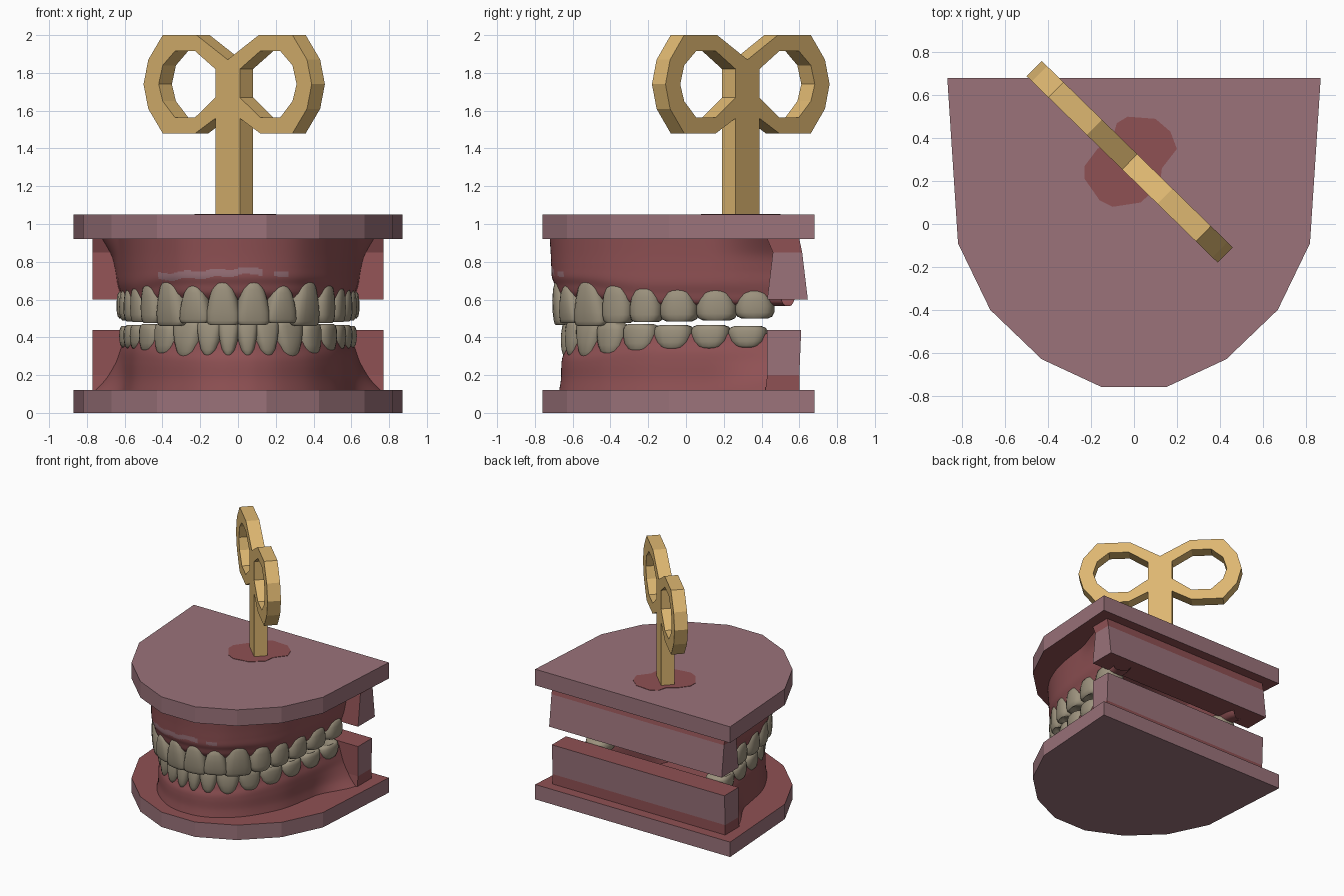
import bpy, bmesh, math
from mathutils import Vector

if "Cube" in bpy.data.objects:
    bpy.data.objects.remove(bpy.data.objects["Cube"])


def material(name, rgb):
    m = bpy.data.materials.new(name)
    m.diffuse_color = (*rgb, 1)
    m.use_nodes = True
    m.node_tree.nodes["Principled BSDF"].inputs["Base Color"].default_value = m.diffuse_color
    return m


MAUVE = material("dusty mauve", (0.325, 0.170, 0.195))
RED = material("gum red", (0.275, 0.082, 0.088))
IVORY = material("aged ivory", (0.330, 0.285, 0.205))
GOLD = material("brass gold", (0.730, 0.475, 0.165))


def finish(name, bm, mats, smooth=None):
    me = bpy.data.meshes.new(name)
    bm.to_mesh(me)
    bm.free()
    ob = bpy.data.objects.new(name, me)
    bpy.context.collection.objects.link(ob)
    for m in mats:
        me.materials.append(m)
    if smooth:
        bpy.ops.object.select_all(action='DESELECT')
        ob.select_set(True)
        bpy.context.view_layer.objects.active = ob
        bpy.ops.object.shade_smooth_by_angle(angle=math.radians(smooth))
    return ob


def prism(name, pts, vec, mats, rule=None):
    """Extrude a 3D polygon along vec; rule(normal) picks the material."""
    bm = bmesh.new()
    a = [bm.verts.new(p) for p in pts]
    b = [bm.verts.new(Vector(p) + Vector(vec)) for p in pts]
    bm.faces.new(a)
    bm.faces.new(b)
    for i in range(len(a)):
        k = (i + 1) % len(a)
        bm.faces.new((a[i], a[k], b[k], b[i]))
    bmesh.ops.recalc_face_normals(bm, faces=bm.faces)
    bm.normal_update()
    if rule:
        for f in bm.faces:
            f.material_index = int(rule(f.normal))
    return finish(name, bm, mats)


def spline(pts, n):
    """Catmull-Rom resampling of points of any dimension."""
    pts = [Vector(p) for p in pts]
    out = []
    for i in range(len(pts) - 1):
        p0, p1, p2 = pts[max(i - 1, 0)], pts[i], pts[i + 1]
        p3 = pts[min(i + 2, len(pts) - 1)]
        for k in range(n):
            t = k / n
            out.append(0.5 * (2 * p1 + (p2 - p0) * t + (2 * p0 - 5 * p1 + 4 * p2 - p3) * t * t
                              + (3 * p1 - p0 - 3 * p2 + p3) * t ** 3))
    return out + [pts[-1]]


def ramp(v, lo, hi):
    t = min(max((v - lo) / (hi - lo), 0), 1)
    return t * t * (3 - 2 * t)


# Base plates: flat back, faceted round front
half = [(0.87, 0.68), (0.82, -0.09), (0.67, -0.40), (0.43, -0.63), (0.15, -0.76)]
outline = half + [(-x, y) for x, y in reversed(half)]
prism("lower_plate", [(x, y, 0) for x, y in outline], (0, 0, 0.12), [MAUVE, RED], lambda n: n.z > 0.5)
prism("upper_plate", [(x, y, 0.92) for x, y in outline], (0, 0, 0.13), [MAUVE, RED], lambda n: n.z < -0.5)

# Red patch around the key hole
patch = [(-.03, .5), (.1, .49), (.17, .43), (.2, .35), (.13, .26), (.12, .18), (.03, .10), (-.1, .08),
         (-.16, .11), (-.23, .21), (-.23, .27), (-.17, .35), (-.1, .40), (-.08, .47)]
prism("key_patch", [(x, y, 1.047) for x, y in patch], (0, 0, 0.006), [RED])


# Rear hinge blocks: mauve ends and back, red elsewhere
def block(name, prof, mats, rule=None):
    prism(name, [(-0.77, y, z) for y, z in prof], (1.54, 0, 0), mats, rule)


outer = lambda n: abs(n.z) > 0.7 or n.y < -0.5
block("lower_block", [(.43, .2), (.60, .2), (.61, .44), (.43, .44)], [MAUVE, RED], outer)
block("lower_block_root", [(.42, .12), (.60, .12), (.60, .2), (.43, .2)], [RED])
block("upper_block", [(.43, .6), (.645, .6), (.615, .85), (.46, .85)], [MAUVE, RED], outer)
block("upper_block_root", [(.46, .85), (.615, .85), (.60, .92), (.43, .92)], [RED])

# Outer tooth boundaries along each half arch
UPPER = [(0, -.71), (.17, -.685), (.32, -.61), (.45, -.46), (.53, -.31), (.58, -.145), (.61, .05), (.63, .26), (.64, .46)]
LOWER = [(0, -.66), (.105, -.65), (.225, -.60), (.36, -.49), (.46, -.35), (.54, -.18), (.58, .02), (.61, .22), (.63, .42)]


# Gums: a section swept round the arch; columns are offset, z, crest shift, rear flare
def gum(name, arch, section, shift, flare, upper):
    pts = arch + [(arch[-1][0] + 0.008, 0.50)]
    path = spline([(-x, y) for x, y in reversed(pts[1:])] + pts, 8)
    prof = spline(section, 8)
    bm = bmesh.new()
    rows = []
    for i, p in enumerate(path):
        t = (path[min(i + 1, len(path) - 1)] - path[max(i - 1, 0)]).normalized()
        out = Vector((t.y, -t.x))
        back, rear = ramp(p.y, -0.62, -0.2), ramp(p.y, 0.1, 0.46)
        row = []
        for d, z, s, f in prof:
            q = p + out * (d + f * flare * rear)
            row.append(bm.verts.new((q.x, q.y, z + s * shift * back)))
        if upper:  # palate closing to the middle
            row.append(bm.verts.new((0, row[-1].co.y, 0.84)))
        rows.append(row)
    for a, b in zip(rows, rows[1:]):
        for j in range(len(a) - 1):
            quad = (a[j], b[j], b[j + 1], a[j + 1])
            f = bm.faces.new(quad[::-1] if upper else quad)
            # Pale scuff across the front of the upper gum
            c = f.calc_center_median()
            mid = 0.737 + 0.06 * (c.x + 0.15) + 0.006 * math.sin(c.x * 40)
            scuff = (-.44 < c.x < .13 and abs(c.z - mid) < .019) or (.20 < c.x < .26 and abs(c.z - .735) < .016)
            f.material_index = int(upper and j < 36 and c.y < -0.5 and scuff)
    finish(name, bm, [RED, MAUVE], 60)


gum("upper_gum", UPPER, [(.012, .93, 0, 1), (.006, .84, 0, .35), (.003, .77, .2, .1), (0, .72, .7, 0), (-.014, .68, 1, 0),
                         (-.03, .63, 1, 0), (-.07, .595, .6, 0), (-.13, .60, .6, 0), (-.18, .66, .5, 0),
                         (-.24, .78, 0, 0)], -0.045, 0.075, True)
gum("lower_gum", LOWER, [(.012, .115, 0, 1), (.002, .18, 0, .55), (0, .25, .3, .15), (-.005, .29, .8, 0), (-.02, .33, 1, 0),
                         (-.035, .375, 1, 0), (-.07, .405, .3, 0), (-.12, .40, .3, 0), (-.17, .33, .3, 0),
                         (-.22, .115, 0, 0)], 0.04, 0.12, False)

# Tooth ring profiles: height fraction, width, depth
FRONT = [(0, .12, .35), (.06, .42, .62), (.2, .68, .88), (.45, .88, 1), (.72, 1, .88), (.9, 1, .65), (.98, .9, .48), (1, .7, .3)]
MOLAR = [(0, .45, .6), (.1, .72, .85), (.3, .9, .97), (.55, 1, 1), (.78, 1, .97), (.93, .9, .86), (1, .68, .66), (.95, .4, .35), (.88, .12, .1)]


def tooth(bm, a, b, root, tip, depth, rings):
    a, b = Vector(a), Vector(b)
    t = (b - a).normalized()
    inward = Vector((-t.y, t.x))
    if inward.dot(Vector((0, 0.1)) - a) < 0:
        inward = -inward
    w = (b - a).length * 1.03
    loops = []
    for s, ws, ds in rings:
        c = (a + b) / 2 + inward * (depth / 2 - 0.008 - depth * (1 - ds) * 0.27)
        loop = []
        for k in range(20):
            th = math.tau * k / 20
            cu, cv = (math.copysign(abs(g) ** 0.72, g) for g in (math.cos(th), math.sin(th)))
            q = c + t * (cu * w * ws / 2) + inward * (cv * depth * ds / 2)
            loop.append(bm.verts.new((q.x, q.y, root + (tip - root) * s)))
        loops.append(loop)
    for lo, hi in zip(loops, loops[1:]):
        for k in range(20):
            bm.faces.new((lo[k], lo[(k + 1) % 20], hi[(k + 1) % 20], hi[k]))
    bm.faces.new(loops[0][::-1])
    bm.faces.new(loops[-1])


def teeth(name, arch, roots, tips):
    bm = bmesh.new()
    depths = [.12, .12, .14, .16, .17, .2, .2, .19]
    for sx in (-1, 1):
        for i in range(8):
            a, b = ((sx * x, y) for x, y in arch[i:i + 2])
            tooth(bm, a, b, roots[i], tips[i], depths[i], FRONT if i < 3 else MOLAR)
    bmesh.ops.recalc_face_normals(bm, faces=bm.faces)
    finish(name, bm, [IVORY], 60)


teeth("upper_teeth", UPPER, [.70, .675, .715, .68, .665, .655, .65, .645], [.465, .475, .46, .475, .48, .485, .49, .50])
teeth("lower_teeth", LOWER, [.30, .30, .285, .31, .325, .335, .34, .345], [.48, .48, .48, .475, .47, .465, .465, .46])

# Wind-up key: flat profile with two holes, turned diagonally
right = [(.09, .95), (.09, 1.56), (.24, 1.48), (.48, 1.48), (.587, 1.61), (.622, 1.74), (.587, 1.87), (.48, 2.0), (.23, 2.0)]
hole = [(.09, 1.67), (.24, 1.565), (.39, 1.565), (.48, 1.65), (.51, 1.74), (.48, 1.84), (.39, 1.915), (.24, 1.915), (.09, 1.82)]
mirror = lambda pts: [(-u, z) for u, z in reversed(pts)]
cu = bpy.data.curves.new("key_profile", 'CURVE')
cu.dimensions, cu.fill_mode, cu.extrude = '2D', 'BOTH', 0.05
for pts in (right + [(0, 1.87)] + mirror(right), hole, mirror(hole)):
    sp = cu.splines.new('POLY')
    sp.points.add(len(pts) - 1)
    for p, (u, z) in zip(sp.points, pts):
        p.co = (u, z, 0, 1)
    sp.use_cyclic_u = True
helper = bpy.data.objects.new("key_profile", cu)
bpy.context.collection.objects.link(helper)
bpy.context.view_layer.update()
me = bpy.data.meshes.new_from_object(helper.evaluated_get(bpy.context.evaluated_depsgraph_get()))
bpy.data.objects.remove(helper)
for f in me.polygons:
    f.use_smooth = False
me.materials.clear()
me.materials.append(GOLD)
key = bpy.data.objects.new("wind_up_key", me)
bpy.context.collection.objects.link(key)
key.rotation_euler = (math.radians(90), 0, math.radians(-44.3))
key.location = (-0.02, 0.29, 0)
